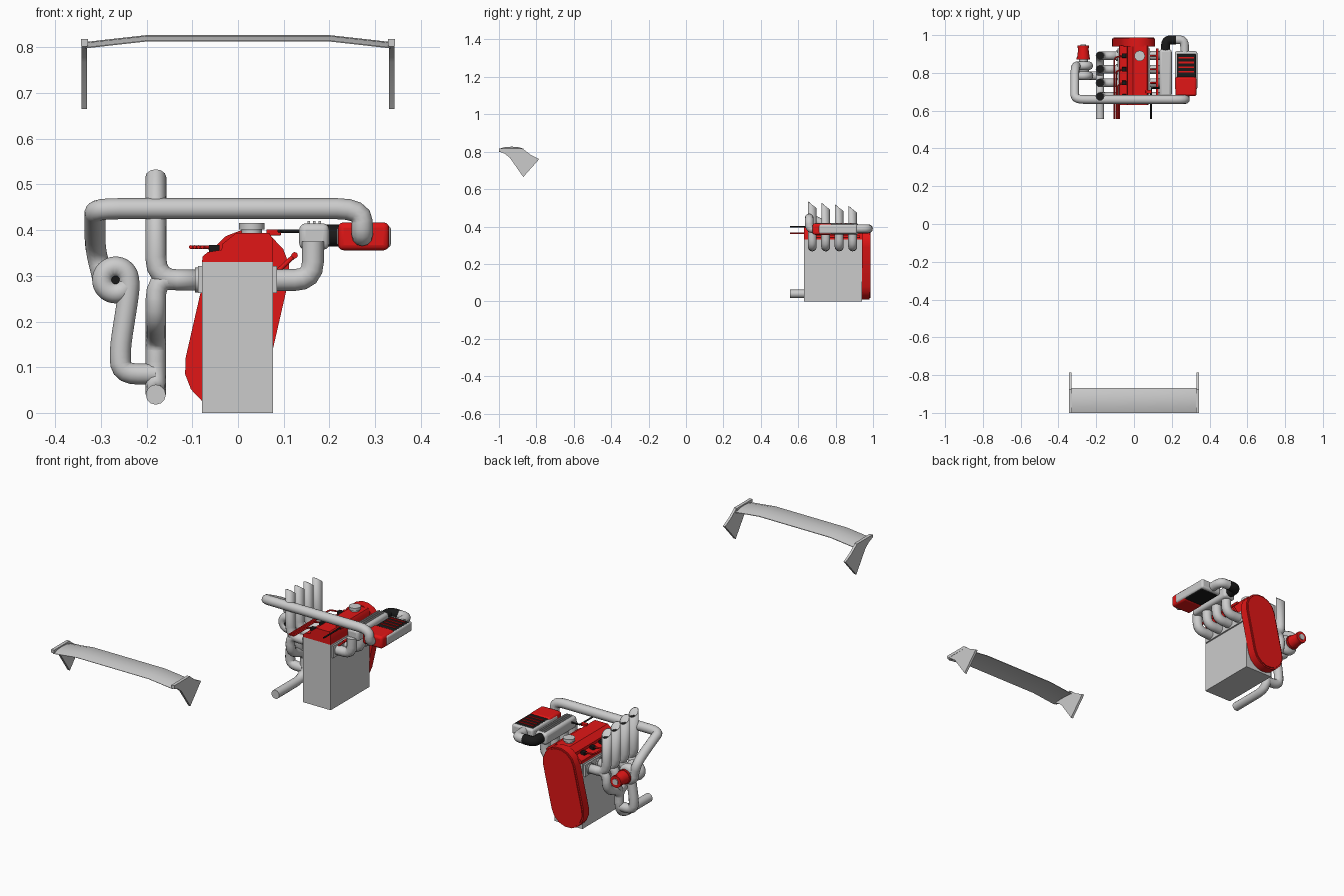
import bpy, bmesh, math
from mathutils import Vector

if "Cube" in bpy.data.objects:
    bpy.data.objects.remove(bpy.data.objects["Cube"])


def material(name, rgb):
    m = bpy.data.materials.new(name)
    m.diffuse_color = (*rgb, 1)
    m.use_nodes = True
    m.node_tree.nodes["Principled BSDF"].inputs["Base Color"].default_value = m.diffuse_color
    return m


RED = material("red", (0.75, 0.008, 0.008))
BLACK = material("black", (0.01, 0.01, 0.01))
ROWS = (0.675, 0.747, 0.819, 0.891)          # cylinder positions along y


def add(name, bm, mat=None):
    bmesh.ops.recalc_face_normals(bm, faces=bm.faces[:])
    me = bpy.data.meshes.new(name)
    bm.to_mesh(me)
    bm.free()
    ob = bpy.data.objects.new(name, me)
    bpy.context.collection.objects.link(ob)
    if mat:
        me.materials.append(mat)
    return ob


def prism(name, profile, a, b, axis='y', mat=None):
    bm = bmesh.new()
    place = (lambda p, t: (p[0], t, p[1])) if axis == 'y' else (lambda p, t: (t, p[0], p[1]))
    face = bm.faces.new([bm.verts.new(place(p, a)) for p in profile])
    geo = bmesh.ops.extrude_face_region(bm, geom=[face])['geom']
    shift = (0, b - a, 0) if axis == 'y' else (b - a, 0, 0)
    bmesh.ops.translate(bm, vec=shift, verts=[g for g in geo if isinstance(g, bmesh.types.BMVert)])
    return add(name, bm, mat)


def box(name, x, y, z, bevel=0, mat=None):
    ob = prism(name, [(x[0], z[0]), (x[1], z[0]), (x[1], z[1]), (x[0], z[1])], y[0], y[1], mat=mat)
    if bevel:
        mod = ob.modifiers.new("bevel", 'BEVEL')
        mod.width, mod.segments = bevel, 3
    return ob


def cyl(name, p, q, r1, r2=None, mat=None, seg=16):
    p, q = Vector(p), Vector(q)
    bm = bmesh.new()
    bmesh.ops.create_cone(bm, cap_ends=True, segments=seg, radius1=r1,
                          radius2=r1 if r2 is None else r2, depth=(q - p).length)
    rot = (q - p).to_track_quat('Z', 'Y').to_matrix().to_4x4()
    rot.translation = (p + q) / 2
    bmesh.ops.transform(bm, matrix=rot, verts=bm.verts[:])
    return add(name, bm, mat)


def tube(name, pts, r, bend=0.05, mat=None, caps=True):
    # pipe along a path with rounded corners
    pts = [Vector(p) for p in pts]
    path = [pts[0]]
    for a, b, c in zip(pts, pts[1:], pts[2:]):
        s = b + (a - b).normalized() * min(bend, (a - b).length * 0.48)
        e = b + (c - b).normalized() * min(bend, (c - b).length * 0.48)
        for k in range(5):
            t = k / 4
            path.append(s * (1 - t) ** 2 + b * 2 * t * (1 - t) + e * t * t)
    path.append(pts[-1])
    cu = bpy.data.curves.new(name, 'CURVE')
    cu.dimensions, cu.bevel_depth, cu.bevel_resolution, cu.use_fill_caps = '3D', r, 4, caps
    sp = cu.splines.new('POLY')
    sp.points.add(len(path) - 1)
    for pt, co in zip(sp.points, path):
        pt.co = (*co, 1)
    ob = bpy.data.objects.new(name, cu)
    bpy.context.collection.objects.link(ob)
    bpy.ops.object.select_all(action='DESELECT')
    ob.select_set(True)
    bpy.context.view_layer.objects.active = ob
    bpy.ops.object.convert(target='MESH')
    ob = bpy.context.view_layer.objects.active
    if mat:
        ob.data.materials.append(mat)
    return ob


def volute(y, start, stop, n=12, c=(-0.268, 0.291), r=0.029):
    angs = [math.radians(start + (stop - start) * i / n) for i in range(n + 1)]
    return [(c[0] + r * math.cos(a), y, c[1] + r * math.sin(a)) for a in angs]


# rear wing: arched blade lofted over four stations, plus mirrored end plates
section = [(-1, 0.002), (-0.968, 0.012), (-0.93, 0.014), (-0.895, 0.011), (-0.868, 0.003),
           (-0.868, 0), (-0.895, 0.003), (-0.93, 0.005), (-0.968, 0.004), (-1, 0)]
bm = bmesh.new()
rings = [[bm.verts.new((x, y, z0 + z)) for y, z in section]
         for x, z0 in ((-0.334, 0.798), (-0.2, 0.813), (0.2, 0.813), (0.334, 0.798))]
for A, B in zip(rings, rings[1:]):
    for i in range(len(section)):
        j = (i + 1) % len(section)
        bm.faces.new((A[i], A[j], B[j], B[i]))
bm.faces.new(rings[0])
bm.faces.new(rings[-1])
add("wing_blade", bm)
plate = [(-1, 0.817), (-1, 0.802), (-0.97, 0.79), (-0.942, 0.768), (-0.87, 0.665),
         (-0.785, 0.76), (-0.83, 0.783), (-0.875, 0.817)]
for s in (-1, 1):
    prism("wing_end_plate", plate, s * 0.331, s * 0.343, 'x')
    box("wing_end_cap", sorted((s * 0.328, s * 0.344)), (-1, -0.875), (0.803, 0.818))

# engine block, valve cover and side flanges
box("engine_block", (-0.079, 0.077), (0.63, 0.94), (0, 0.33))
prism("valve_cover", [(-0.079, 0.33), (-0.077, 0.343), (-0.066, 0.352), (-0.036, 0.357), (-0.034, 0.37),
                      (-0.004, 0.394), (0.068, 0.394), (0.077, 0.38), (0.077, 0.33)], 0.63, 0.945, mat=RED)
box("exhaust_flange", (-0.088, -0.078), (0.64, 0.93), (0.262, 0.322))
box("intake_flange", (0.076, 0.085), (0.64, 0.93), (0.262, 0.322))
cyl("filler_neck", (0.03, 0.89, 0.39), (0.03, 0.89, 0.404), 0.022)
cyl("filler_cap", (0.03, 0.89, 0.402), (0.03, 0.89, 0.416), 0.028)

# tilted timing cover at the back
lo, hi, r = Vector((-0.026, 0.1)), Vector((0.022, 0.31)), 0.091
tilt = math.atan2(hi.y - lo.y, hi.x - lo.x)


def stadium(r):
    pts = []
    for c, a0 in ((hi, tilt - math.pi / 2), (lo, tilt + math.pi / 2)):
        pts += [(c.x + r * math.cos(a0 + math.pi * k / 8), c.y + r * math.sin(a0 + math.pi * k / 8))
                for k in range(9)]
    return pts


prism("timing_cover", stadium(r), 0.94, 0.982, mat=RED)
prism("timing_cover_face", stadium(r - 0.007), 0.98, 0.987, mat=RED)

# per-cylinder parts
for i, y in enumerate(ROWS):
    # spark plug caps and leads
    box("plug_cap", (-0.064, -0.04), (y - 0.012, y + 0.012), (0.345, 0.368), 0.003, BLACK)
    lx = -0.078 - 0.0085 * i
    tube("plug_lead", [(-0.055, y, 0.362), (lx, y - 0.01, 0.363), (lx, 0.555, 0.363)], 0.004, 0.015, RED)
    # intake runner and injector
    tube("intake_runner", [(0.08, y, 0.291), (0.164, y, 0.291), (0.164, y, 0.375)], 0.024, 0.055)
    cyl("injector", (0.085, y, 0.308), (0.124, y, 0.345), 0.005, mat=RED)
    # exhaust stack with slanted open mouth
    top = 0.516 - 0.008 * i
    ob = tube("exhaust_stack", [(-0.082, y, 0.291), (-0.18, y, 0.291), (-0.18, y, top)], 0.023, 0.05, caps=False)
    for v in ob.data.vertices:
        if v.co.z > top - 0.002:
            v.co.z -= 0.75 * (v.co.y - y)
    mod = ob.modifiers.new("wall", 'SOLIDIFY')
    mod.thickness = 0.003
    cyl("stack_interior", (-0.18, y, top - 0.035), (-0.18, y, top - 0.024), 0.021, mat=BLACK)
    # down pipe to the collector
    tube("exhaust_down_pipe", [(-0.12, y, 0.291), (-0.18, y, 0.291), (-0.18, y, 0.205),
                               (-0.18, 0.79, 0.165), (-0.18, 0.79, 0.11)], 0.022, 0.045)
    cyl("runner_collar", (-0.094, y, 0.291), (-0.084, y, 0.291), 0.027)

tube("fuel_rail", [(0.124, 0.665, 0.345), (0.124, 0.93, 0.345)], 0.007, mat=RED)
tube("tailpipe", [(-0.18, 0.79, 0.17), (-0.18, 0.79, 0.04), (-0.18, 0.555, 0.04)], 0.022, 0.07)

# throttle cable
tube("throttle_cable", [(0.09, 0.555, 0.398), (0.09, 0.72, 0.398), (0.14, 0.72, 0.398)], 0.004, 0.01, BLACK)
box("cable_bracket", (0.062, 0.094), (0.69, 0.71), (0.388, 0.402), 0.003, RED)

# intake plenum with ribs
box("plenum", (0.134, 0.2), (0.675, 0.925), (0.357, 0.415), 0.014)
for x in (0.155, 0.167, 0.179):
    box("plenum_rib", (x - 0.003, x + 0.003), (0.69, 0.91), (0.41, 0.42))

# plenum hose and cooler elbow
tube("plenum_hose", [(0.167, 0.91, 0.388), (0.167, 0.975, 0.388), (0.222, 0.975, 0.388)], 0.024, 0.05, BLACK)
tube("cooler_elbow", [(0.215, 0.975, 0.388), (0.268, 0.975, 0.388), (0.268, 0.9, 0.388)], 0.023, 0.05)

# intercooler: grey case, red front tank, black core with red fins
box("cooler_case", (0.217, 0.335), (0.71, 0.915), (0.361, 0.411), 0.01)
box("cooler_front_tank", (0.219, 0.331), (0.677, 0.78), (0.356, 0.417), 0.012, RED)
box("cooler_core", (0.226, 0.328), (0.775, 0.9), (0.358, 0.413), 0.004, BLACK)
for k in range(4):
    y = 0.805 + k * 0.025
    box("cooler_fin", (0.235, 0.318), (y - 0.004, y + 0.004), (0.359, 0.416), 0, RED)

# charge pipe from cooler to compressor, ending in its volute
tube("charge_pipe", [(0.272, 0.69, 0.388), (0.272, 0.659, 0.388), (0.272, 0.659, 0.447), (-0.313, 0.659, 0.447),
                     (-0.313, 0.7, 0.43), (-0.313, 0.835, 0.36)] + volute(0.838, 170, 500), 0.023, 0.055)

# turbine volute and its feed pipe
tube("turbine_pipe", volute(0.785, 330, 0) + [(-0.238, 0.785, 0.27), (-0.26, 0.785, 0.13), (-0.253, 0.785, 0.085),
                                              (-0.18, 0.785, 0.085)], 0.023, 0.045)
cyl("turbo_shaft_housing", (-0.268, 0.785, 0.291), (-0.268, 0.86, 0.291), 0.03)
cyl("turbine_hole", (-0.268, 0.764, 0.291), (-0.268, 0.79, 0.291), 0.009, mat=BLACK)

# conical air filter
cyl("filter_neck", (-0.268, 0.85, 0.291), (-0.268, 0.875, 0.291), 0.024)
cyl("filter_base", (-0.268, 0.872, 0.291), (-0.268, 0.882, 0.291), 0.036, mat=RED)
cyl("filter_cone", (-0.268, 0.882, 0.291), (-0.268, 0.94, 0.291), 0.033, 0.026, RED)
cyl("filter_rim", (-0.268, 0.932, 0.291), (-0.268, 0.945, 0.291), 0.03, mat=RED)
cyl("filter_tip", (-0.268, 0.944, 0.291), (-0.268, 0.949, 0.291), 0.015)

# smooth curved surfaces, keep hard edges
bpy.ops.object.select_all(action='SELECT')
bpy.context.view_layer.objects.active = bpy.data.objects["engine_block"]
bpy.ops.object.shade_smooth_by_angle(angle=math.radians(35))
